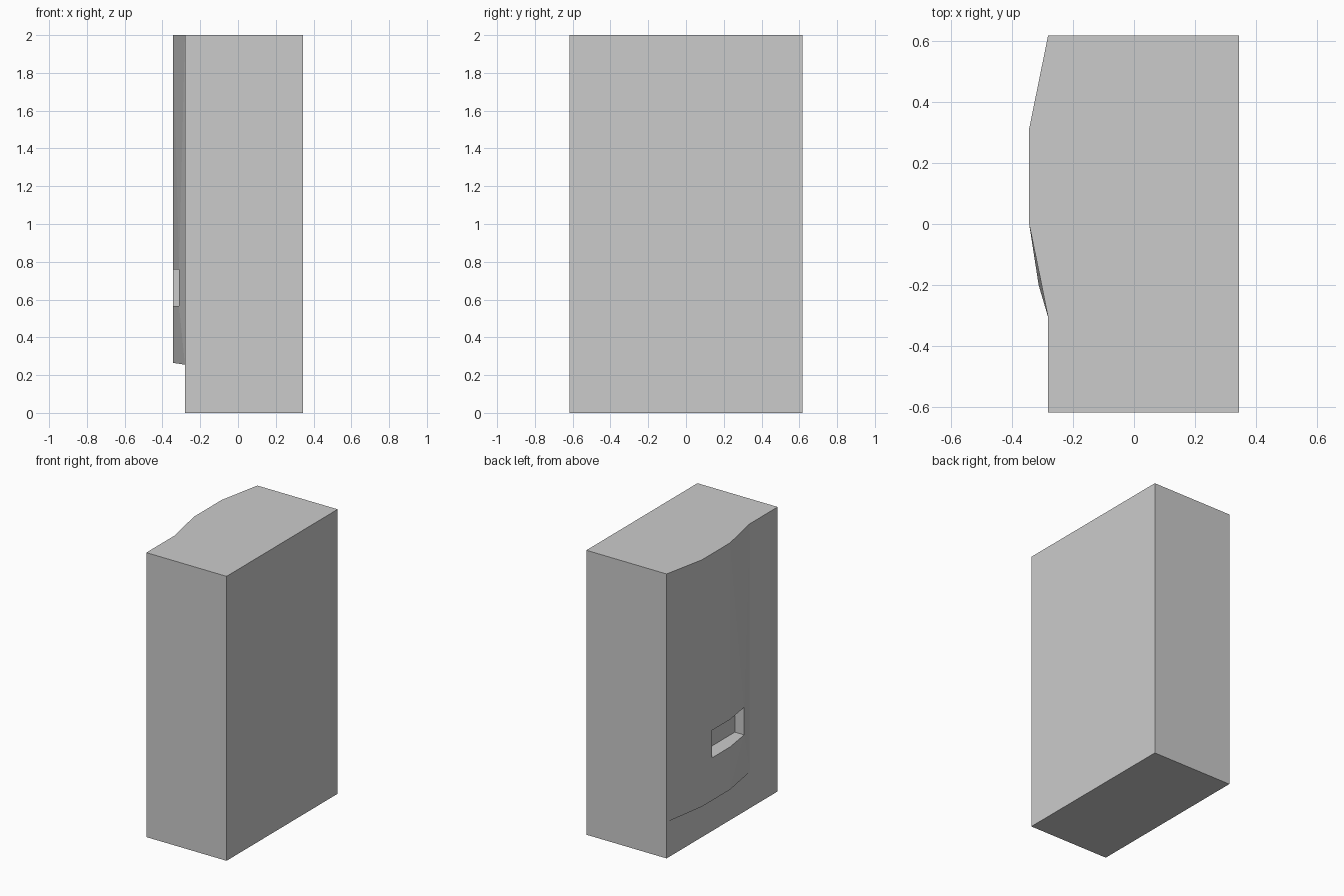
import bpy, bmesh

if "Cube" in bpy.data.objects:
    bpy.data.objects.remove(bpy.data.objects["Cube"])

BACK, FRONT, OUT = 0.343, -0.281, -0.343   # x of back, flat front, bulged front
HALF, TOP, NICHE = 0.617, 2.0, -0.24       # half width, height, niche back wall


def make(name, polys):
    """Build an object from a list of polygons, welding shared corners."""
    bm = bmesh.new()
    for poly in polys:
        bm.faces.new([bm.verts.new(p) for p in poly])
    bmesh.ops.remove_doubles(bm, verts=bm.verts, dist=1e-5)
    mesh = bpy.data.meshes.new(name)
    bm.to_mesh(mesh)
    bm.free()
    obj = bpy.data.objects.new(name, mesh)
    bpy.context.collection.objects.link(obj)
    return obj


# Bulged front profile: (y, x); the niche spans columns 2 to 4
cols = [(HALF, FRONT), (0.312, OUT), (0.2, OUT), (0, OUT), (-0.2, -0.302), (-0.305, FRONT)]
rows = [0.255, 0.565, 0.758, TOP]
edge = cols[-1][0]


def pt(c, r):
    y, x = cols[c]
    z = rows[r]
    if r == 0:                       # bottom lip rises slightly outwards
        z += (FRONT - x) * 0.16
    elif c == 4 and r in (1, 2):     # niche corner stands slightly proud
        x = -0.312
    return (x, y, z)


# Front panel grid with the niche opening left out
panel = []
for c in range(5):
    for r in range(3):
        if r == 1 and c in (2, 3):
            continue
        a, b, d, e = pt(c, r), pt(c, r + 1), pt(c + 1, r + 1), pt(c + 1, r)
        if c in (3, 4) and r != 1:   # bent cells become triangles
            panel += [[a, b, d], [a, d, e]] if (c == 3) == (r == 0) else [[a, b, e], [b, d, e]]
        else:
            panel.append([a, b, d, e])
panel.append([pt(c, 3) for c in range(6)][::-1])    # top
panel.append([pt(c, 0) for c in range(6)])          # underside


# Niche walls, floor, ceiling and back
def inner(c, r):
    return (NICHE, cols[c][0], rows[r])


panel += [
    [pt(2, 1), inner(2, 1), inner(2, 2), pt(2, 2)],
    [pt(4, 1), pt(4, 2), inner(4, 2), inner(4, 1)],
    [pt(2, 1), pt(3, 1), pt(4, 1), inner(4, 1), inner(2, 1)],
    [pt(2, 2), inner(2, 2), inner(4, 2), pt(4, 2), pt(3, 2)],
    [inner(2, 1), inner(4, 1), inner(4, 2), inner(2, 2)],
]
make("front_panel", panel)

# Cabinet: sides, back, top, base and the flat front around the panel
F, B, H, Z, L = FRONT, BACK, HALF, TOP, rows[0]
make("cabinet", [
    [(B, -H, 0), (B, H, 0), (B, H, Z), (B, -H, Z)],
    [(F, -H, 0), (B, -H, 0), (B, -H, Z), (F, -H, Z)],
    [(B, H, 0), (F, H, 0), (F, H, Z), (B, H, Z)],
    [(F, -H, Z), (B, -H, Z), (B, H, Z), (F, H, Z)],
    [(F, H, 0), (B, H, 0), (B, -H, 0), (F, -H, 0)],
    [(F, H, 0), (F, -H, 0), (F, -H, L), (F, edge, L), (F, H, L)],
    [(F, edge, L), (F, -H, L), (F, -H, Z), (F, edge, Z)],
])
